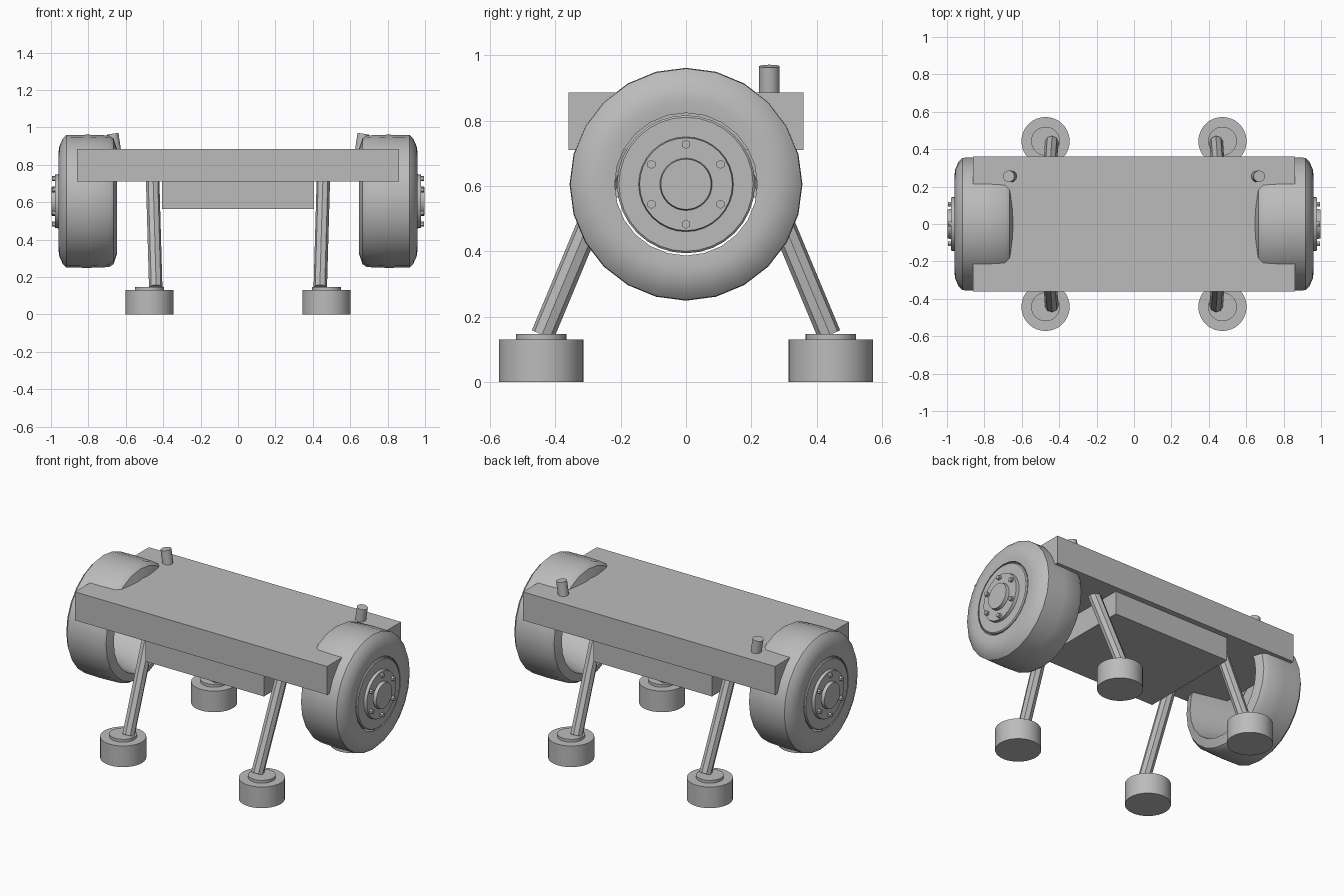
import bpy, bmesh, math
from mathutils import Vector

cube = bpy.data.objects.get("Cube")
if cube:
    bpy.data.objects.remove(cube, do_unlink=True)

grey = bpy.data.materials.new("plain grey")
grey.use_nodes = True
colour = (0.5, 0.5, 0.5, 1)
grey.diffuse_color = colour
grey.node_tree.nodes["Principled BSDF"].inputs["Base Color"].default_value = colour


def finish(name, bm, smooth=None):
    bmesh.ops.recalc_face_normals(bm, faces=bm.faces[:])
    mesh = bpy.data.meshes.new(name)
    bm.to_mesh(mesh)
    bm.free()
    mesh.materials.append(grey)
    ob = bpy.data.objects.new(name, mesh)
    bpy.context.collection.objects.link(ob)
    if smooth:
        bpy.ops.object.select_all(action="DESELECT")
        ob.select_set(True)
        bpy.context.view_layer.objects.active = ob
        bpy.ops.object.shade_smooth_by_angle(angle=math.radians(smooth))
    return ob


def box(name, half_x, half_y, low, high):
    bm = bmesh.new()
    bmesh.ops.create_cube(bm, size=1)
    for v in bm.verts:
        v.co = (v.co.x * 2 * half_x, v.co.y * 2 * half_y, low + (v.co.z + 0.5) * (high - low))
    return finish(name, bm)


def rod(name, start, end, radius, sides, smooth=None):
    start, end = Vector(start), Vector(end)
    axis = end - start
    bm = bmesh.new()
    bmesh.ops.create_cone(bm, cap_ends=True, segments=sides, radius1=radius,
                          radius2=radius, depth=axis.length)
    turn = axis.to_track_quat("Z", "Y")
    for v in bm.verts:
        v.co = turn @ v.co + (start + end) / 2
    return finish(name, bm, smooth)


def lathe(name, profile, side, sides, smooth):
    """Spin (x, radius) points around the axle; a closed profile repeats its first point."""
    bm = bmesh.new()
    verts = [bm.verts.new((side * x, 0, AXLE + r)) for x, r in profile]
    edges = [bm.edges.new(pair) for pair in zip(verts, verts[1:])]
    bmesh.ops.spin(bm, geom=verts + edges, cent=(0, 0, AXLE), axis=(1, 0, 0),
                   angle=math.tau, steps=sides)
    bmesh.ops.remove_doubles(bm, verts=bm.verts[:], dist=0.0005)
    return finish(name, bm, smooth)


AXLE = 0.605

# Body
box("deck", 0.86, 0.36, 0.71, 0.885)
box("lower_box", 0.405, 0.325, 0.565, 0.71)

# Tyre section: open on the inner side, tapering to the outer rim hole
tyre = [(0.955, 0.218), (0.96, 0.26), (0.955, 0.295), (0.938, 0.333), (0.918, 0.354),
        (0.80, 0.356), (0.69, 0.352), (0.665, 0.336), (0.648, 0.285), (0.955, 0.218)]
# Stepped hub with a raised plate and a centre cap
hub = [(0.93, 0), (0.93, 0.211), (0.955, 0.211), (0.96, 0.205), (0.96, 0.145),
       (0.978, 0.142), (0.978, 0.08), (0.998, 0.077), (0.998, 0)]

for side, label in ((1, "left"), (-1, "right")):
    lathe(f"{label}_tyre", tyre, side, 24, 35)
    lathe(f"{label}_hub", hub, side, 32, 30)

    # Six wheel bolts
    for i in range(6):
        a = math.tau * i / 6
        y, z = 0.122 * math.sin(a), AXLE + 0.122 * math.cos(a)
        rod(f"{label}_bolt_{i + 1}", (side * 0.97, y, z), (side * 0.995, y, z), 0.014, 6)

    # Leaning stub pipe on the deck
    rod(f"{label}_pipe", (side * 0.654, 0.255, 0.86), (side * 0.67, 0.255, 0.966), 0.031, 16, 30)

    # Splayed legs with round feet
    for end, place in ((-1, "front"), (1, "back")):
        x, y = side * 0.473, end * 0.443
        rod(f"{place}_{label}_leg", (side * 0.44, end * 0.438, 0.145),
            (side * 0.457, end * 0.19, 0.74), 0.036, 8)
        rod(f"{place}_{label}_foot", (x, y, 0), (x, y, 0.13), 0.129, 32, 30)
        rod(f"{place}_{label}_foot_plate", (x, y, 0.13), (x, y, 0.147), 0.077, 32, 30)
